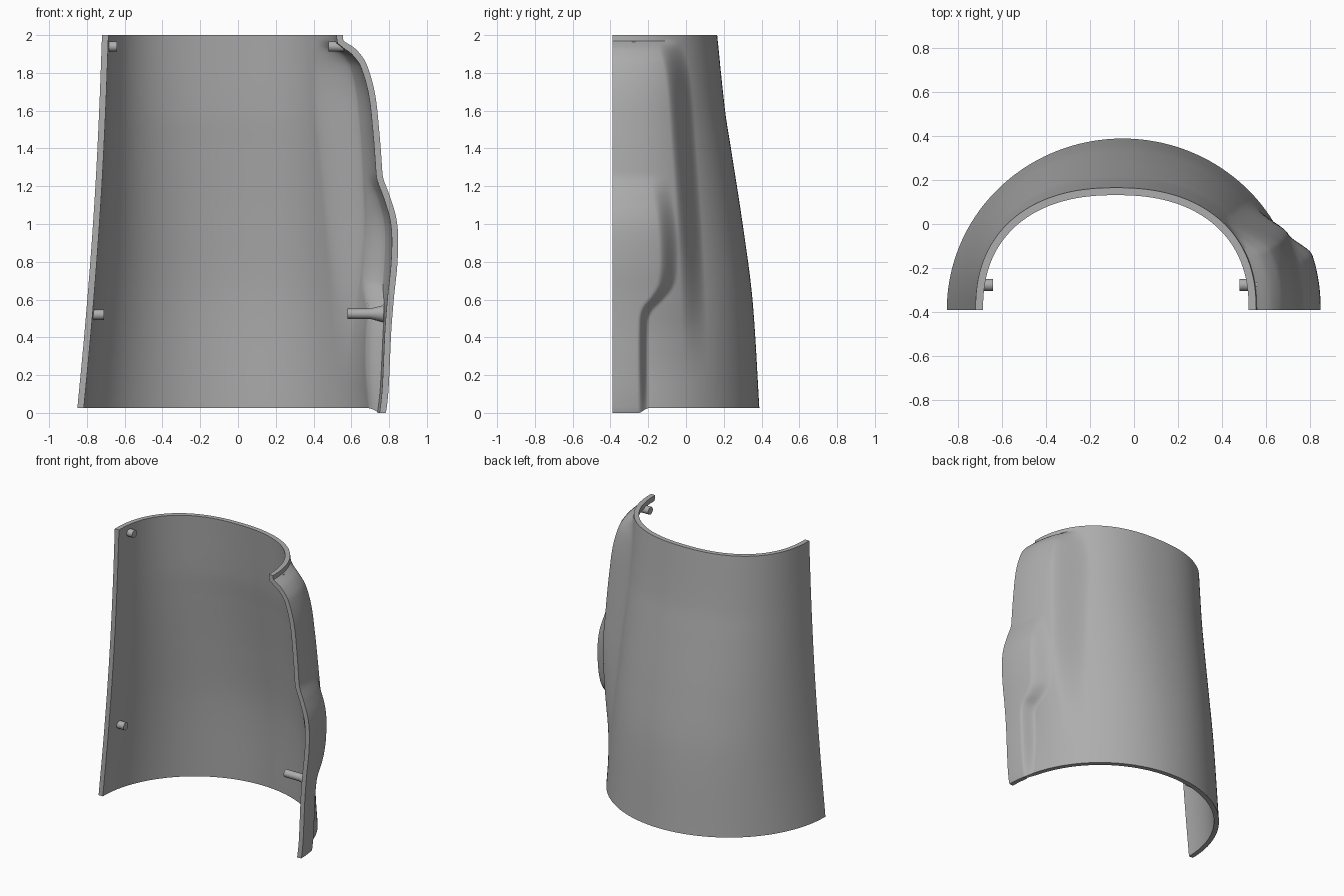
import bpy, bmesh, math
from mathutils import Vector

cube = bpy.data.objects.get("Cube")
if cube:
    bpy.data.objects.remove(cube)

grey = bpy.data.materials.new("grey plastic")
grey.use_nodes = True
colour = (0.42, 0.42, 0.42, 1)
grey.diffuse_color = colour
grey.node_tree.nodes["Principled BSDF"].inputs["Base Color"].default_value = colour

FRONT, WALL, TOP, HEM = -0.39, 0.034, 2.0, 0.025


def curve(points):
    """Smooth Hermite curve through (z, value) points in rising z."""
    def slope(i):
        if i in (0, len(points) - 1):
            return 0 if points[i][1] == 0 else None
        (a, b), (c, d) = points[i - 1], points[i + 1]
        return (d - b) / (c - a)

    def value(z):
        if z <= points[0][0]:
            return points[0][1]
        for i in range(len(points) - 1):
            (z0, v0), (z1, v1) = points[i], points[i + 1]
            if z <= z1:
                w = z1 - z0
                t = (z - z0) / w
                chord = (v1 - v0) / w
                m0, m1 = slope(i), slope(i + 1)
                m0 = chord if m0 is None else m0
                m1 = chord if m1 is None else m1
                return (v0 * (2*t**3 - 3*t*t + 1) + w * m0 * (t**3 - 2*t*t + t)
                        + v1 * (3*t*t - 2*t**3) + w * m1 * (t**3 - t*t))
        return points[-1][1]
    return value


def fade(y, edge, width):
    """One in front of the edge, falling smoothly to zero behind it."""
    t = min(max((edge + width / 2 - y) / width, 0), 1)
    return t * t * (3 - 2 * t)


# Plain shell outline against height
left_x = curve([(0, -.853), (.4, -.815), (.8, -.782), (1.2, -.755), (1.6, -.735), (2, -.72)])
right_x = curve([(0, .75), (1, .65), (2, .555)])
back_y = curve([(0, .39), (.6, .352), (1, .3), (1.4, .238), (1.6, .207), (2, .165)])

# Tall bulge and the lower pad on the model's left side
tall = curve([(.15, 0), (.4, .02), (.6, .06), (.8, .10), (1, .13), (1.25, .14), (1.5, .145),
              (1.7, .14), (1.85, .11), (1.91, .075), (1.945, .04), (1.97, 0)])
tall_edge = curve([(0, .06), (.8, .03), (1.4, -.01), (1.8, -.045), (2, -.1)])
pad = curve([(0, .02), (.04, .04), (.2, .07), (.4, .08), (.6, .075), (.8, .075),
             (.95, .068), (1.05, .055), (1.15, .03), (1.27, 0)])
pad_edge = curve([(0, -.225), (.48, -.225), (.55, -.205), (.61, -.15), (.68, -.105),
                  (.8, -.09), (1, -.1), (1.25, -.14)])


def shell_point(angle, t):
    z = HEM + (TOP - HEM) * t
    lx, rx, h = left_x(z), right_x(z), back_y(z) - FRONT
    power = 2 / (2 + 0.3 * t)
    c, s = math.cos(angle), max(math.sin(angle), 0)
    x = (lx + rx) / 2 + (rx - lx) / 2 * math.copysign(abs(c) ** power, c)
    y = FRONT + h * s ** power
    if c > 0:
        width = .05 if z < .5 else min(.05 + (z - .5) * .25, .1)
        on_pad = fade(y, pad_edge(z), width)
        x += tall(z) * fade(y, tall_edge(z), .13) + pad(z) * on_pad
        z -= HEM * on_pad * max(0, 1 - t * 10)
    return Vector((x, y, z))


# Curved half shell, with finer columns on the bulged side
ROWS, FINE, COARSE, SPLIT = 130, 75, 56, 0.85
angles = [SPLIT * i / FINE for i in range(FINE)]
angles += [SPLIT + (math.pi - SPLIT) * i / COARSE for i in range(COARSE + 1)]
last = len(angles) - 1
bm = bmesh.new()
outer, inner = [], []
for r in range(ROWS + 1):
    t = r / ROWS
    outer_row, inner_row = [], []
    for k, a in enumerate(angles):
        p = shell_point(a, t)
        along = shell_point(min(a + .004, math.pi), t) - shell_point(max(a - .004, 0), t)
        up = shell_point(a, min(t + .002, 1)) - shell_point(a, max(t - .002, 0))
        q = p - along.cross(up).normalized() * WALL
        if k in (0, last):
            q.y = FRONT
        q.y = max(q.y, FRONT)
        if r in (0, ROWS):
            q.z = p.z
        q.z = min(q.z, TOP)
        outer_row.append(bm.verts.new(p))
        inner_row.append(bm.verts.new(q))
    outer.append(outer_row)
    inner.append(inner_row)

for r in range(ROWS):
    for k in range(last):
        for grid in (outer, inner):
            bm.faces.new((grid[r][k], grid[r][k+1], grid[r+1][k+1], grid[r+1][k]))
    for k in (0, last):
        bm.faces.new((outer[r][k], outer[r+1][k], inner[r+1][k], inner[r][k]))
for r in (0, ROWS):
    for k in range(last):
        bm.faces.new((outer[r][k], outer[r][k+1], inner[r][k+1], inner[r][k]))
bmesh.ops.recalc_face_normals(bm, faces=bm.faces)


def add_object(name, bm):
    mesh = bpy.data.meshes.new(name)
    bm.to_mesh(mesh)
    bm.free()
    mesh.materials.append(grey)
    obj = bpy.data.objects.new(name, mesh)
    bpy.context.collection.objects.link(obj)
    bpy.ops.object.select_all(action='DESELECT')
    obj.select_set(True)
    bpy.context.view_layer.objects.active = obj
    bpy.ops.object.shade_smooth_by_angle(angle=math.radians(40))
    return obj


add_object("half_shell", bm)


# Locating pegs that point inward from the wall
def peg(name, x0, x1, z, r0=.027, r1=.027):
    bm = bmesh.new()
    bmesh.ops.create_cone(bm, cap_ends=True, segments=24, radius1=r0, radius2=r1,
                          depth=abs(x1 - x0))
    obj = add_object(name, bm)
    obj.rotation_euler.y = math.pi / 2
    obj.location = ((x0 + x1) / 2, -.277, z)


peg("upper_right_peg", -.70, -.64, 1.94)
peg("lower_right_peg", -.79, -.71, .52)
peg("upper_left_peg", .48, .56, 1.94)
peg("lower_left_peg", .58, .77, .525)
peg("lower_left_peg_root", .69, .77, .525, .025, .045)
